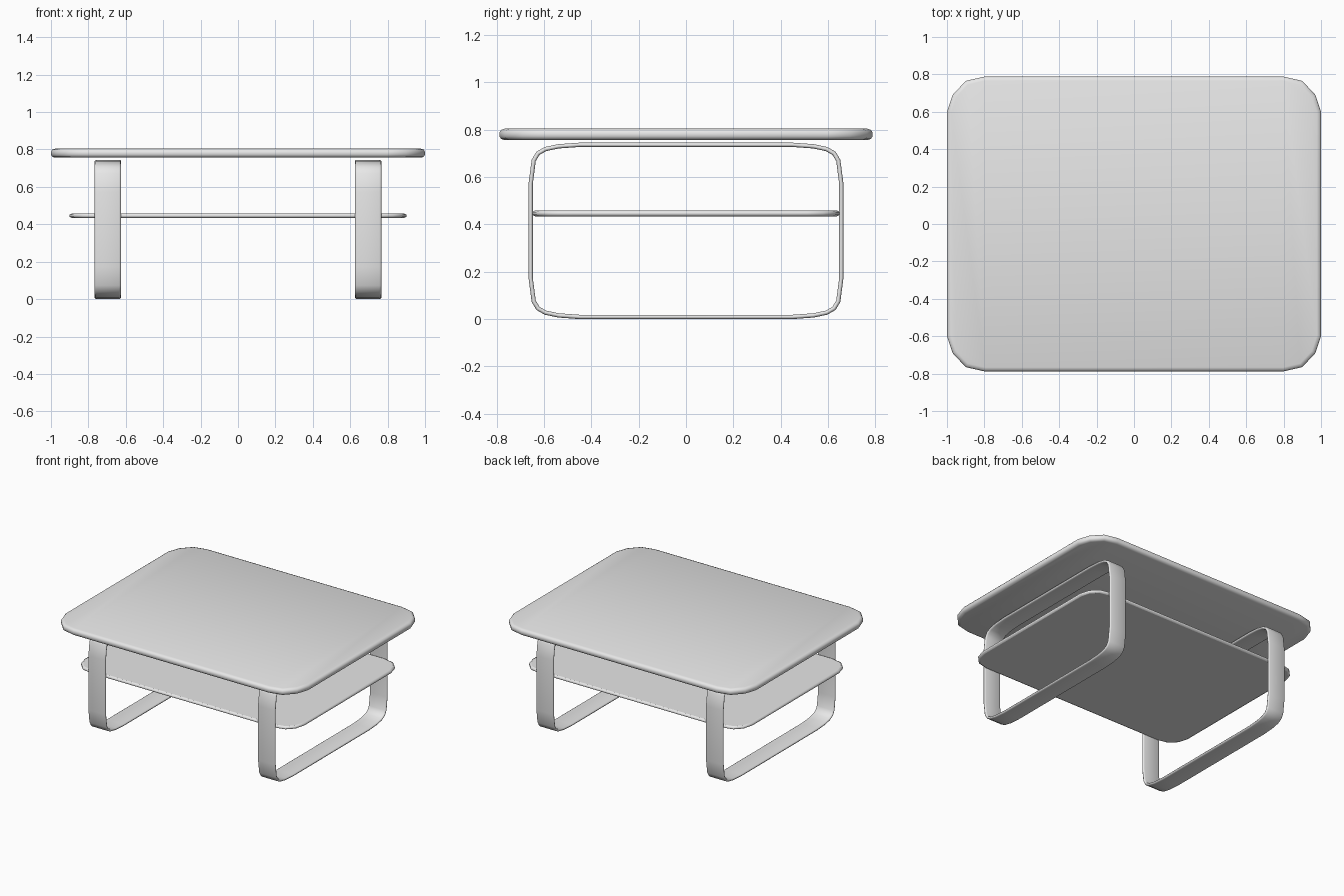
import bpy, bmesh
from mathutils import Vector

cube = bpy.data.objects.get("Cube")
if cube:
    bpy.data.objects.remove(cube, do_unlink=True)

GREY = (0.8, 0.8, 0.8, 1)
grey = bpy.data.materials.new("plain_grey")
grey.use_nodes = True
grey.diffuse_color = GREY
grey.node_tree.nodes["Principled BSDF"].inputs["Base Color"].default_value = GREY


def mirrored_outline(corner):
    """Counter-clockwise outline from the points of one rounded corner."""
    pts = []
    for sx, sy in ((1, 1), (-1, 1), (-1, -1), (1, -1)):
        part = [Vector((x * sx, y * sy)) for x, y in corner]
        pts += part if sx == sy else part[::-1]
    return pts


def inset(pts, d):
    """Move every edge of the outline inwards by d."""
    out = []
    for i, p in enumerate(pts):
        a = (p - pts[i - 1]).normalized()
        b = (pts[(i + 1) % len(pts)] - p).normalized()
        na, nb = Vector((-a.y, a.x)), Vector((-b.y, b.x))
        out.append(p + (na + nb) * d / (1 + na.dot(nb)))
    return out


def loft(name, corner, section, place, ring=False, smooth_caps=True):
    """Sweep a section of (inset, height) pairs around an outline."""
    outline = mirrored_outline(corner)
    n = len(outline)
    bm = bmesh.new()
    loops = [[bm.verts.new(place(p.x, p.y, h)) for p in inset(outline, d)]
             for d, h in section]
    pairs = list(zip(loops, loops[1:]))
    if ring:
        pairs.append((loops[-1], loops[0]))
    for lo, hi in pairs:
        for i in range(n):
            j = (i + 1) % n
            bm.faces.new((lo[i], lo[j], hi[j], hi[i])).smooth = True
    if not ring:
        # each cap is a middle panel between two rounded ends
        q = n // 4
        for l in (loops[0], loops[-1]):
            for verts in ((l[q - 1], l[q], l[3 * q - 1], l[3 * q]),
                          l[q:3 * q], l[3 * q:] + l[:q]):
                bm.faces.new(verts).smooth = smooth_caps
    bmesh.ops.recalc_face_normals(bm, faces=bm.faces)
    mesh = bpy.data.meshes.new(name)
    bm.to_mesh(mesh)
    bm.free()
    mesh.materials.append(grey)
    obj = bpy.data.objects.new(name, mesh)
    bpy.context.collection.objects.link(obj)
    return obj


def flat(x, y, h):
    return (x, y, h)


# Tabletop with a rounded rim
loft("tabletop",
     [(1, 0.6), (0.97, 0.69), (0.9, 0.765), (0.8, 0.788)],
     [(0.022, 0.756), (0.007, 0.761), (0, 0.772),
      (0, 0.788), (0.007, 0.799), (0.022, 0.804)], flat)

# Thin lower shelf
loft("shelf",
     [(0.9, 0.51), (0.88, 0.58), (0.83, 0.632), (0.75, 0.65)],
     [(0.012, 0.434), (0, 0.44), (0, 0.452), (0.012, 0.458)],
     flat, smooth_caps=False)

# Two closed band legs, one near each end
MID = 0.3725
leg_corner = [(0.665, 0.2), (0.652, 0.3), (0.632, 0.334),
              (0.597, 0.354), (0.54, 0.366), (0.45, MID)]
half_section = [(0.009, 0.071), (0.003, 0.068), (0, 0.06)]
rim = half_section + [(d, -h) for d, h in reversed(half_section)]
band = rim + [(0.018 - d, h) for d, h in reversed(rim[1:-1])]
for side, cx in (("left", 0.696), ("right", -0.696)):
    loft(side + "_leg_frame", leg_corner, band,
         lambda y, z, h, cx=cx: (cx + h, y, z + MID), ring=True)
